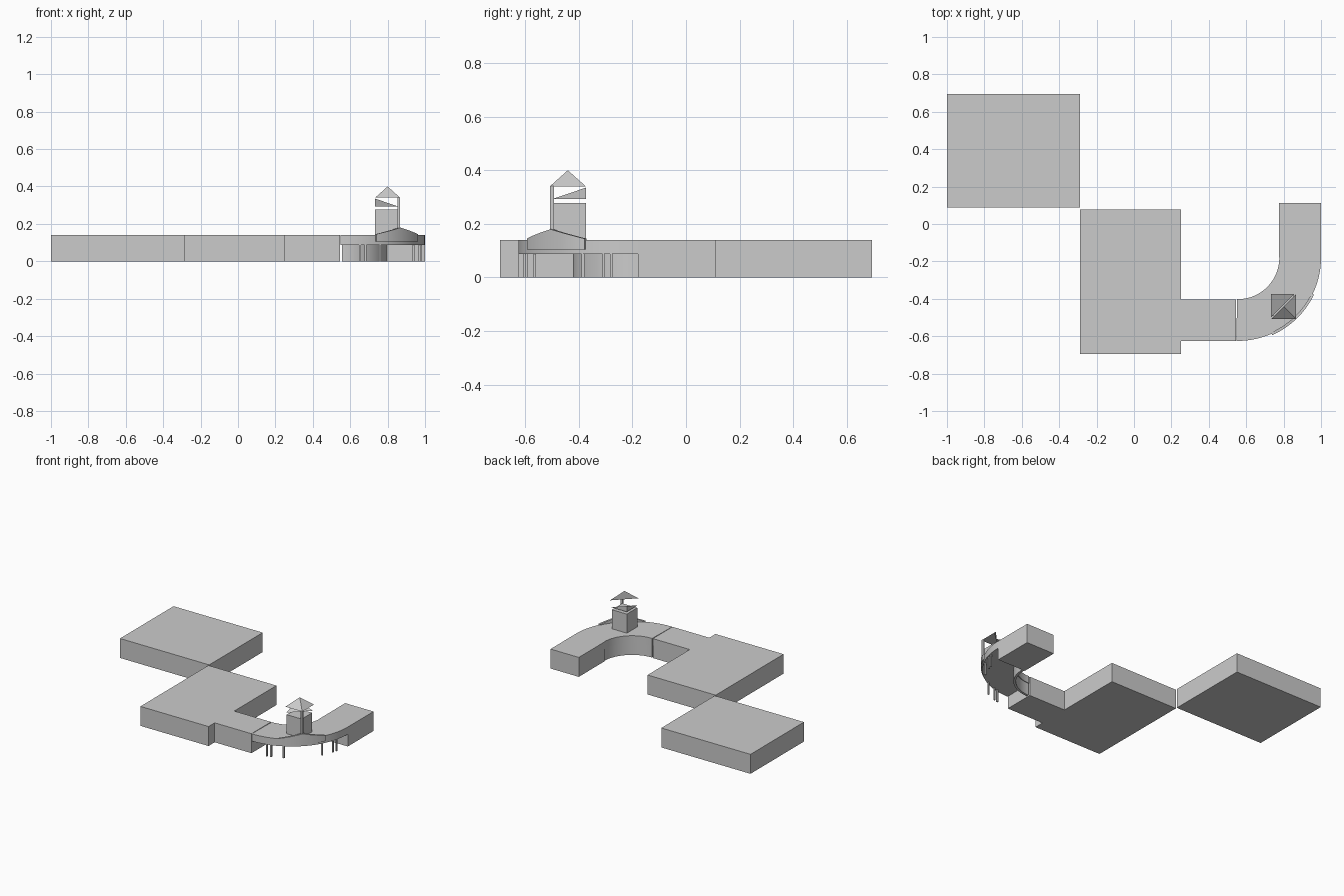
import bpy, bmesh, math
from mathutils import Vector

if "Cube" in bpy.data.objects:
    bpy.data.objects.remove(bpy.data.objects["Cube"])

CX, CY = 0.555, -0.18          # centre of the curved wing
H, SOFFIT = 0.14, 0.088        # roof height and underside of upper storey


def finish(name, bm, smooth=False):
    bmesh.ops.recalc_face_normals(bm, faces=bm.faces)
    me = bpy.data.meshes.new(name)
    bm.to_mesh(me)
    bm.free()
    ob = bpy.data.objects.new(name, me)
    bpy.context.collection.objects.link(ob)
    if smooth:
        bpy.ops.object.select_all(action='DESELECT')
        ob.select_set(True)
        bpy.context.view_layer.objects.active = ob
        bpy.ops.object.shade_smooth_by_angle(angle=math.radians(30))
    return ob


def box(name, x, y, z):
    bm = bmesh.new()
    bmesh.ops.create_cube(bm, size=1)
    for v in bm.verts:
        v.co = Vector(a[0] + (c + 0.5) * (a[1] - a[0]) for a, c in zip((x, y, z), v.co))
    return finish(name, bm)


def polar(r, deg, z):
    a = math.radians(deg)
    return (CX + r * math.cos(a), CY + r * math.sin(a), z)


def arc(name, r0, r1, a0, a1, z0, top, n=24):
    """Curved bar whose top height is a function of 0..1 along the arc."""
    bm = bmesh.new()
    rings = []
    for i in range(n + 1):
        t = i / n
        a = a0 + t * (a1 - a0)
        rings.append([bm.verts.new(polar(r, a, z)) for r, z in
                      ((r0, z0), (r1, z0), (r1, top(t)), (r0, top(t)))])
    for p, q in zip(rings, rings[1:]):
        for k in range(4):
            m = (k + 1) % 4
            bm.faces.new((p[k], p[m], q[m], q[k]))
    bm.faces.new(rings[0])
    bm.faces.new(rings[-1])
    return finish(name, bm, True)


def tetra(name, pts):
    bm = bmesh.new()
    a, b, c, d = [bm.verts.new(p) for p in pts]
    for f in ((a, b, c), (a, b, d), (b, c, d), (c, a, d)):
        bm.faces.new(f)
    return finish(name, bm)


# large rectangular blocks and straight wings
box("rear_hall", (-1, -0.29), (0.087, 0.695), (0, H))
box("main_hall", (-0.29, 0.252), (-0.695, 0.077), (0, H))
box("west_wing", (0.252, CX - 0.01), (-0.625, -0.403), (0, H))
box("east_wing", (0.775, 1.0), (CY, 0.112), (0, H))

# curved upper storey and recessed ground-floor wall
arc("curved_upper_storey", 0.222, 0.445, -91, 0, SOFFIT, lambda t: H)
arc("curved_inner_wall", 0.226, 0.242, -90, 0, 0, lambda t: SOFFIT)

# gabled parapet over the entrance
arc("entrance_gable", 0.438, 0.453, -66, -26, 0.105,
    lambda t: 0.18 - 0.035 * abs(2 * t - 1))

# slim columns under the curve
for i, ang in enumerate((-77, -73, -62, -28, -17, -13)):
    x, y, _ = polar(0.435, ang, 0)
    box(f"column_{i}", (x - .005, x + .005), (y - .005, y + .005), (0, SOFFIT))

# tower body, corner post and split roof
X0, X1, Y0, Y1 = 0.733, 0.867, -0.508, -0.374
XM, YM = (X0 + X1) / 2, (Y0 + Y1) / 2
box("tower_body", (X0, X1 - .015), (Y0 + .015, Y1), (H, 0.277))
box("tower_corner_post", (X1 - .015, X1), (Y0, Y0 + .015), (H - .03, 0.342))
tetra("tower_lower_roof", ((X0, Y0 + .01, .293), (X1 - .01, Y1, .293),
                           (X0, Y1, .293), (X0, Y1, .335)))
tetra("tower_upper_roof", ((X0, Y0, .34), (X1, Y0, .34), (X1, Y1, .34), (XM, YM, .40)))
